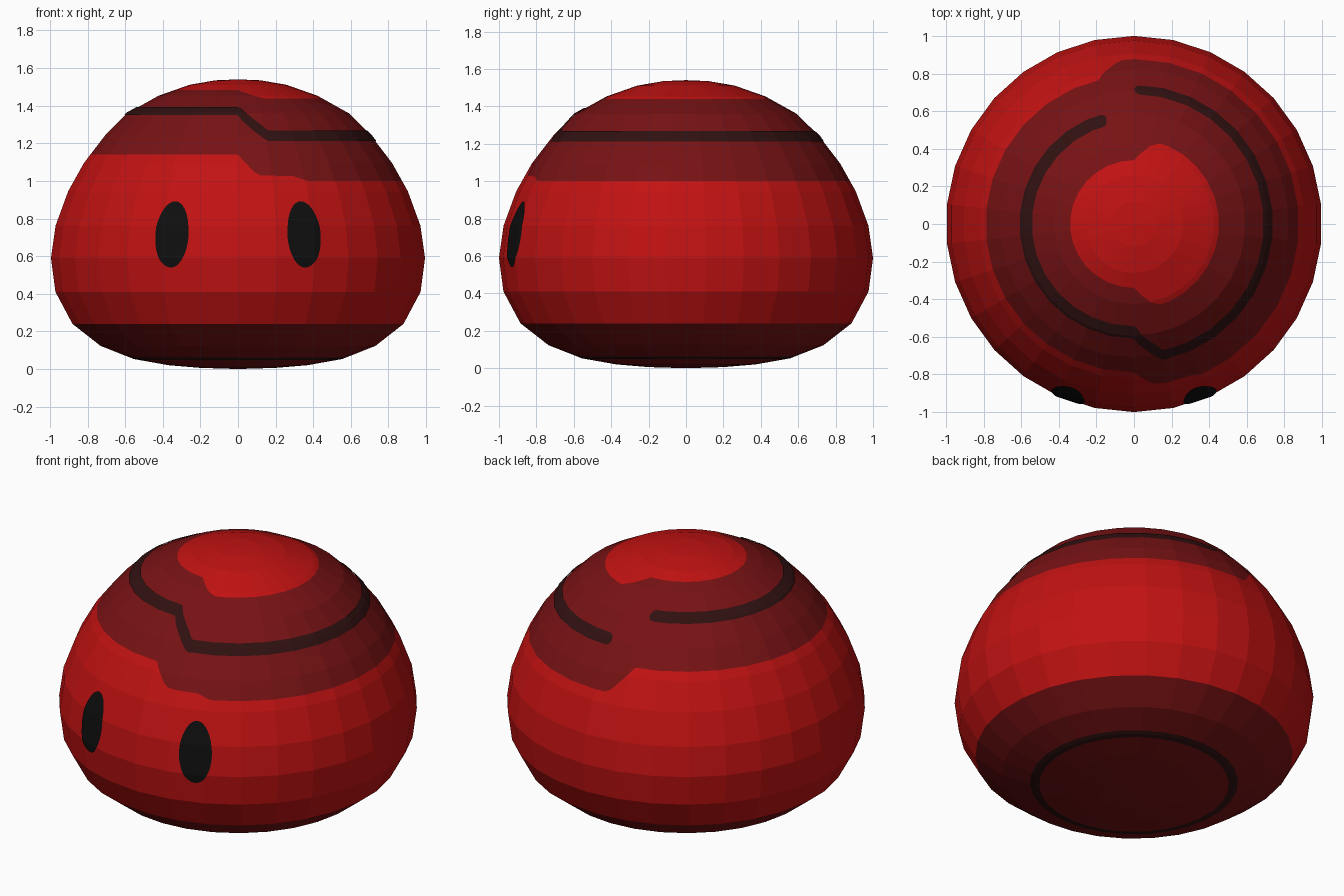
import bpy, bmesh, math

cube = bpy.data.objects.get("Cube")
if cube:
    bpy.data.objects.remove(cube, do_unlink=True)


def material(name, rgb):
    m = bpy.data.materials.new(name)
    m.use_nodes = True
    m.diffuse_color = (*rgb, 1)
    m.node_tree.nodes["Principled BSDF"].inputs["Base Color"].default_value = (*rgb, 1)
    return m


RED = material("bright red", (0.54, 0.006, 0.006))
DARK = material("dark red", (0.185, 0.006, 0.007))
STRIPE = material("blackish red", (0.03, 0.0055, 0.0055))
BLACK = material("black", (0.0045, 0.0045, 0.0045))

# Body outline (radius, height) from the floor to the crown
PROFILE = [(0, 0), (0.2, 0.006), (0.37, 0.02), (0.557, 0.053), (0.735, 0.123),
           (0.885, 0.24), (0.976, 0.41), (1.0, 0.59), (0.975, 0.763), (0.908, 0.945),
           (0.824, 1.095), (0.71, 1.243), (0.592, 1.36), (0.425, 1.453),
           (0.26, 1.511), (0.12, 1.535), (0, 1.54)]
RADII = [(z, r) for r, z in PROFILE]
RINGS = [z for r, z in PROFILE]


def interp(keys, t):
    """Piecewise linear value, constant outside the keys."""
    if t <= keys[0][0]:
        return keys[0][1]
    for (a, va), (b, vb) in zip(keys, keys[1:]):
        if t <= b:
            return va + (vb - va) * (t - a) / (b - a)
    return keys[-1][1]


def surface(angle, z, lift=0.0):
    """Point on the 30-sided body at an angle in degrees and a height."""
    r = interp(RADII, z)
    off = (angle - 6) % 12 - 6
    r = r * math.cos(math.radians(6)) / math.cos(math.radians(off)) + lift
    a = math.radians(angle)
    return (r * math.cos(a), r * math.sin(a), z + lift * (z - 0.59))


def skin(name, angles, bounds, mats, lift=0.0):
    """Zones stacked between height functions, following the body's rings."""
    slots = list(dict.fromkeys(mats))
    bm = bmesh.new()
    for zone, mat in enumerate(mats):
        lo, hi = bounds[zone], bounds[zone + 1]
        low, high = lo(angles[0]), hi(angles[0])
        columns = []
        for a in angles:
            low, high = lo(a), hi(a)
            levels = [low] + [min(max(z, low), high) for z in RINGS] + [high]
            columns.append([bm.verts.new(surface(a, z, lift)) for z in levels])
        for c, d in zip(columns, columns[1:]):
            for i in range(len(c) - 1):
                f = bm.faces.new((c[i], d[i], d[i + 1], c[i + 1]))
                f.material_index = slots.index(mat)
    bmesh.ops.remove_doubles(bm, verts=bm.verts, dist=1e-5)
    mesh = bpy.data.meshes.new(name)
    bm.to_mesh(mesh)
    bm.free()
    for m in slots:
        mesh.materials.append(m)
    ob = bpy.data.objects.new(name, mesh)
    bpy.context.collection.objects.link(ob)
    return ob


def level(z):
    return lambda a: z


# Body with dark base, ring under the base and a stepped dark band
def band_bottom(a):
    return interp([(95, 1.0), (104, 1.14), (270, 1.14), (277, 1.03),
                   (290, 1.025), (295, 1.0)], a % 360)


def band_top(a):
    return interp([(72, 1.438), (90, 1.483), (270, 1.483), (288, 1.438)], a % 360)


columns = sorted(set(range(6, 367, 12)) | set(range(72, 107, 2)) | set(range(268, 298, 2)))
skin("body", columns,
     [level(0), level(0.048), level(0.062), level(0.24), band_bottom, band_top, level(1.54)],
     [DARK, STRIPE, DARK, RED, DARK, RED])

# Thin stripe round the band, with a step in front and rounded ends at the back
START, END, ROUND = 104.5, 450.0, 3.4


def stripe_half(a):
    half = interp([(270, 0.021), (272, 0.031), (281, 0.036), (284, 0.028)], a)
    d = min(a - START, END - a) / ROUND
    return half * (math.sqrt(max(0, 1 - (1 - d) ** 2)) if d < 1 else 1)


def stripe_mid(a):
    return interp([(270, 1.368), (283, 1.238)], a)


steps = 460
stripe_angles = [START + (END - START) * i / steps for i in range(steps + 1)]
skin("band_stripe", stripe_angles,
     [lambda a: stripe_mid(a) - stripe_half(a), lambda a: stripe_mid(a) + stripe_half(a)],
     [STRIPE], 0.004)

# Oval eyes
for side, name in ((-1, "right_eye"), (1, "left_eye")):
    mid, wide = 270 + 21 * side, 5.5

    def eye_half(a, mid=mid):
        return 0.175 * math.sqrt(max(0, 1 - ((a - mid) / wide) ** 2))

    eye_angles = [mid - wide * math.cos(math.pi * i / 24) for i in range(25)]
    skin(name, eye_angles,
         [lambda a: 0.715 - eye_half(a), lambda a: 0.715 + eye_half(a)], [BLACK], 0.006)
